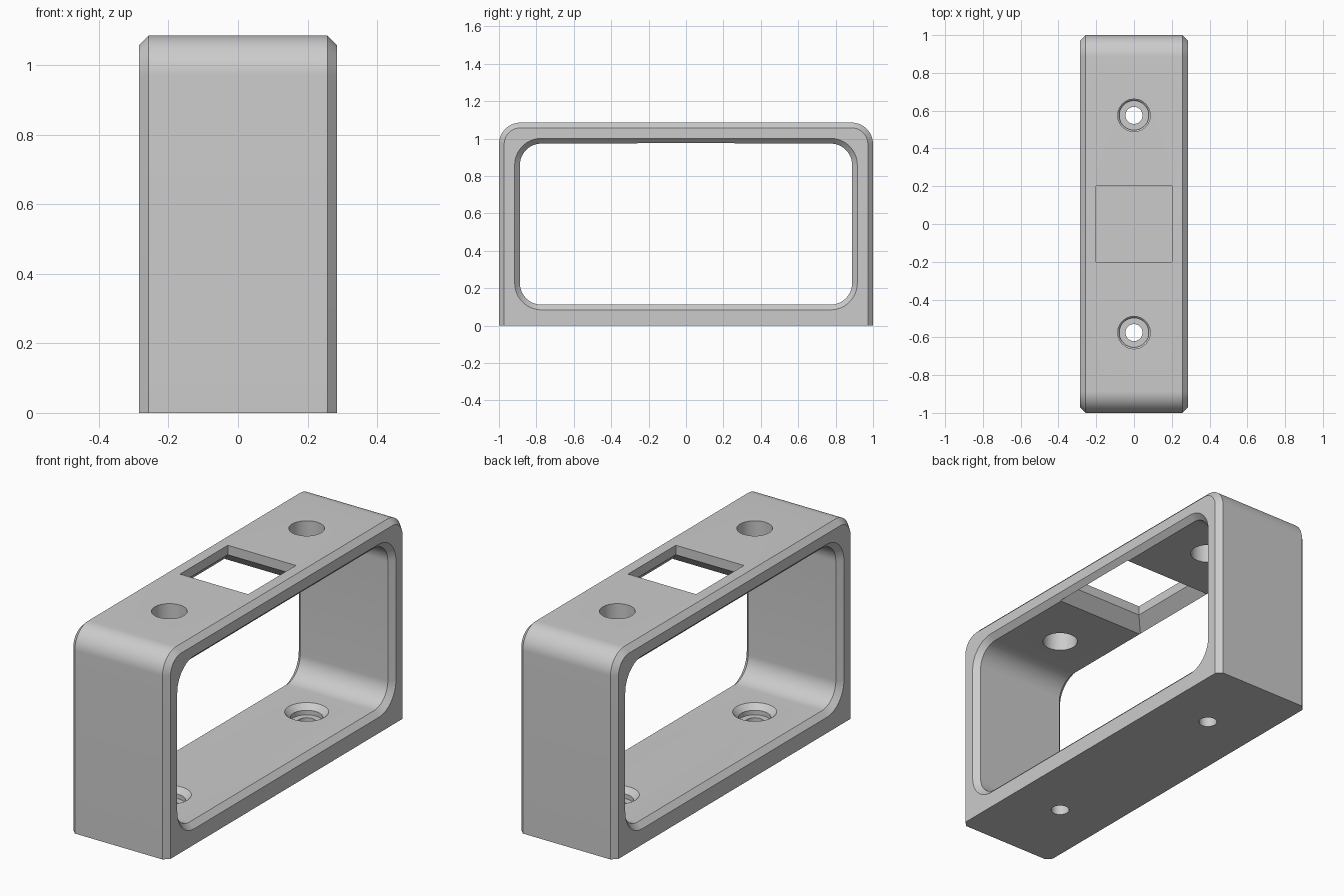
import bpy
import bmesh
from math import cos, sin, pi

cube = bpy.data.objects.get("Cube")
if cube:
    bpy.data.objects.remove(cube, do_unlink=True)

HALF_X, HALF_Y, HEIGHT = 0.285, 1.0, 1.085
CHAMFER = 0.028
WALL = 0.112
RADIUS = 0.115
HOLE_Y = 0.575

grey = bpy.data.materials.new("plain grey")
grey.use_nodes = True
grey.diffuse_color = (0.6, 0.6, 0.6, 1)
grey.node_tree.nodes["Principled BSDF"].inputs["Base Color"].default_value = (0.6, 0.6, 0.6, 1)


def loft(name, rings):
    """Skin matching closed rings of points and cap both ends."""
    bm = bmesh.new()
    loops = [[bm.verts.new(p) for p in ring] for ring in rings]
    for a, b in zip(loops, loops[1:]):
        for i in range(len(a)):
            j = (i + 1) % len(a)
            bm.faces.new((a[i], a[j], b[j], b[i]))
    bm.faces.new(loops[0][::-1])
    bm.faces.new(loops[-1])
    bmesh.ops.recalc_face_normals(bm, faces=bm.faces)
    mesh = bpy.data.meshes.new(name)
    bm.to_mesh(mesh)
    bm.free()
    mesh.materials.append(grey)
    obj = bpy.data.objects.new(name, mesh)
    bpy.context.collection.objects.link(obj)
    return obj


def rounded_ring(x, half_y, low, high, low_radius, high_radius, steps=16):
    """Rounded rectangle in the YZ plane; a zero radius gives a square corner."""
    ring = []
    corners = [(1, high, high_radius, 0), (-1, high, high_radius, 1),
               (-1, low, low_radius, 2), (1, low, low_radius, 3)]
    for side, z, r, quarter in corners:
        centre_y = side * (half_y - r)
        centre_z = z - r if quarter < 2 else z + r
        for i in range(steps + 1 if r else 1):
            t = (quarter + i / steps) * pi / 2
            ring.append((x, centre_y + r * cos(t), centre_z + r * sin(t)))
    return ring


def circle(r, y, z, steps=48):
    return [(r * cos(2 * pi * i / steps), y + r * sin(2 * pi * i / steps), z)
            for i in range(steps)]


def square(h, z):
    return [(-h, -h, z), (h, -h, z), (h, h, z), (-h, h, z)]


# Outer body with chamfered side edges and a flat base
stations = [(-HALF_X, CHAMFER), (CHAMFER - HALF_X, 0), (HALF_X - CHAMFER, 0), (HALF_X, CHAMFER)]
frame = loft("frame", [
    rounded_ring(x, HALF_Y - d, 0, HEIGHT - d, 0, RADIUS - d) for x, d in stations])

# Window through the body, flaring outwards at both sides
OVER = 0.02
flares = [(-HALF_X - OVER, CHAMFER + OVER), (CHAMFER - HALF_X, 0),
          (HALF_X - CHAMFER, 0), (HALF_X + OVER, CHAMFER + OVER)]
cutters = [loft("window_cutter", [
    rounded_ring(x, HALF_Y - WALL + d, WALL - d, HEIGHT - WALL + d, RADIUS + d, RADIUS + d)
    for x, d in flares])]

# Square roof opening, flaring towards the underside
neck = HEIGHT - 0.05
cutters.append(loft("roof_opening_cutter", [
    square(0.2, HEIGHT + 0.1), square(0.2, neck), square(0.28, neck - 0.08)]))

# Roof access holes and counterbored screw holes in the floor
for y in (-HOLE_Y, HOLE_Y):
    cutters.append(loft("access_hole_cutter", [
        circle(0.086, y, HEIGHT + 0.1), circle(0.086, y, HEIGHT - 0.2)]))
    cutters.append(loft("screw_hole_cutter", [
        circle(0.045, y, -0.1), circle(0.045, y, 0.06), circle(0.078, y, 0.06),
        circle(0.078, y, WALL - CHAMFER), circle(0.078 + CHAMFER + OVER, y, WALL + OVER)]))

bpy.context.view_layer.objects.active = frame
for cutter in cutters:
    cutter.hide_render = True
    mod = frame.modifiers.new(cutter.name, 'BOOLEAN')
    mod.operation = 'DIFFERENCE'
    mod.solver = 'EXACT'
    mod.object = cutter
    bpy.ops.object.modifier_apply(modifier=mod.name)
    bpy.data.objects.remove(cutter, do_unlink=True)

# Smooth rounded corners, crisp chamfers
bpy.ops.object.select_all(action='DESELECT')
frame.select_set(True)
bpy.ops.object.shade_smooth_by_angle(angle=pi / 6)
